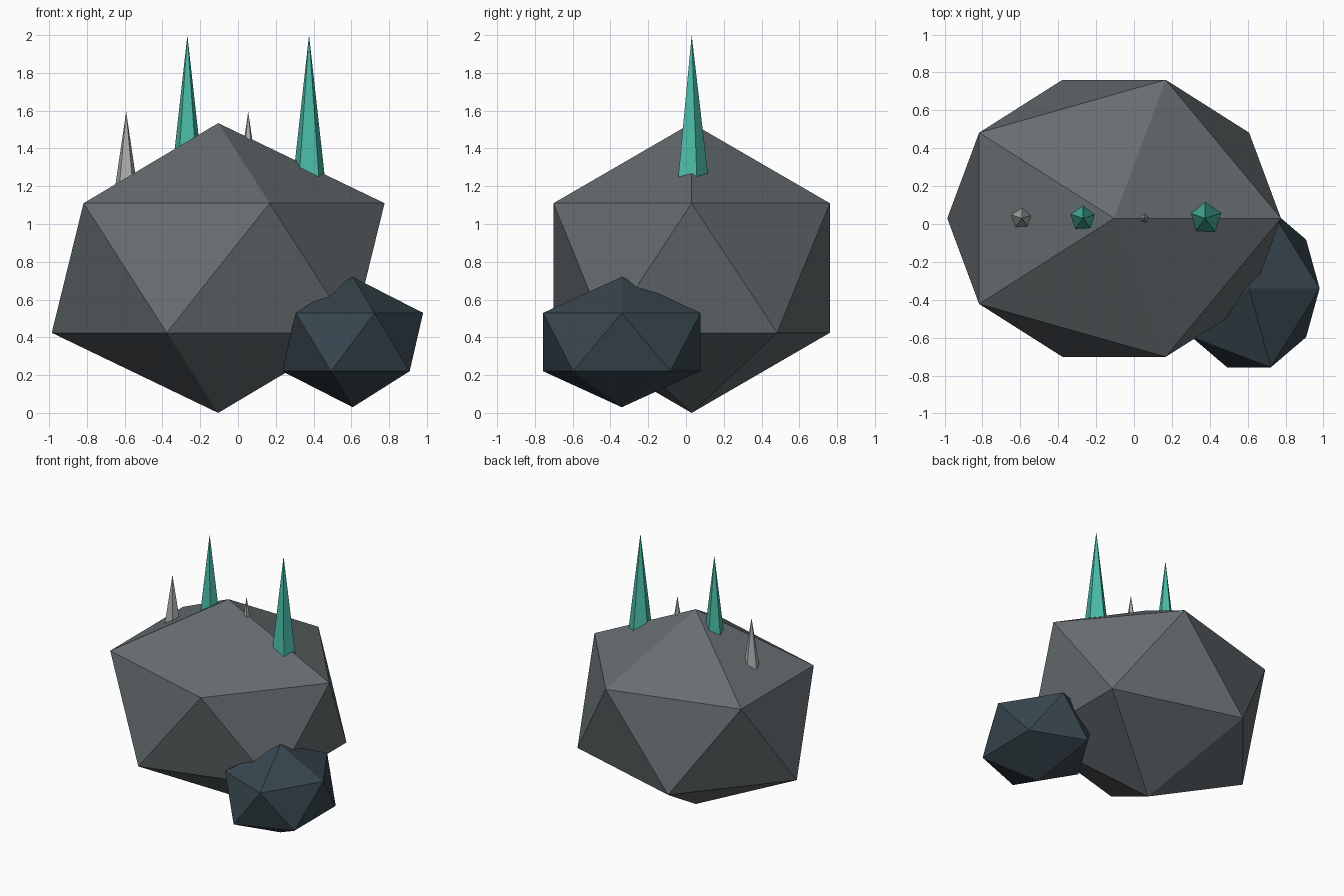
import bpy

if "Cube" in bpy.data.objects:
    bpy.data.objects.remove(bpy.data.objects["Cube"])


def material(name, rgb):
    # sRGB 0-255 to linear
    lin = [(c / 255 / 12.92) if c / 255 <= 0.04045 else ((c / 255 + 0.055) / 1.055) ** 2.4 for c in rgb]
    m = bpy.data.materials.new(name)
    m.diffuse_color = (*lin, 1)
    m.use_nodes = True
    m.node_tree.nodes["Principled BSDF"].inputs["Base Color"].default_value = m.diffuse_color
    return m


stone = material("grey stone", (102, 109, 112))
dark_stone = material("dark blue stone", (56, 70, 78))
teal = material("teal crystal", (74, 186, 165))
pale = material("pale grey crystal", (170, 176, 172))


def finish(name, mat):
    ob = bpy.context.object
    ob.name = name
    ob.data.materials.append(mat)
    return ob


def rock(name, centre, size, mat):
    bpy.ops.mesh.primitive_ico_sphere_add(subdivisions=1, radius=1, location=centre)
    finish(name, mat).scale = size


def crystal(name, x, base, tip, slope, mat):
    # five-sided spike whose base is sunk into the rock
    h = tip - base
    bpy.ops.mesh.primitive_cone_add(vertices=5, radius1=h * slope, radius2=0, depth=h,
                                    location=(x, 0.03, base + h / 2))
    finish(name, mat)


# Boulders
rock("large_rock", (-0.105, 0.03, 0.767), (0.985, 0.86, 0.767), stone)
rock("small_rock", (0.607, -0.34, 0.375), (0.417, 0.49, 0.345), dark_stone)

# Tall teal spikes
for i, x in enumerate((-0.268, 0.376)):
    crystal(f"tall_crystal_{i + 1}", x, 1.1, 2.0, 0.117, teal)

# Short pale spikes
for i, x in enumerate((-0.592, 0.054)):
    crystal(f"short_crystal_{i + 1}", x, 1.13, 1.595, 0.155, pale)
